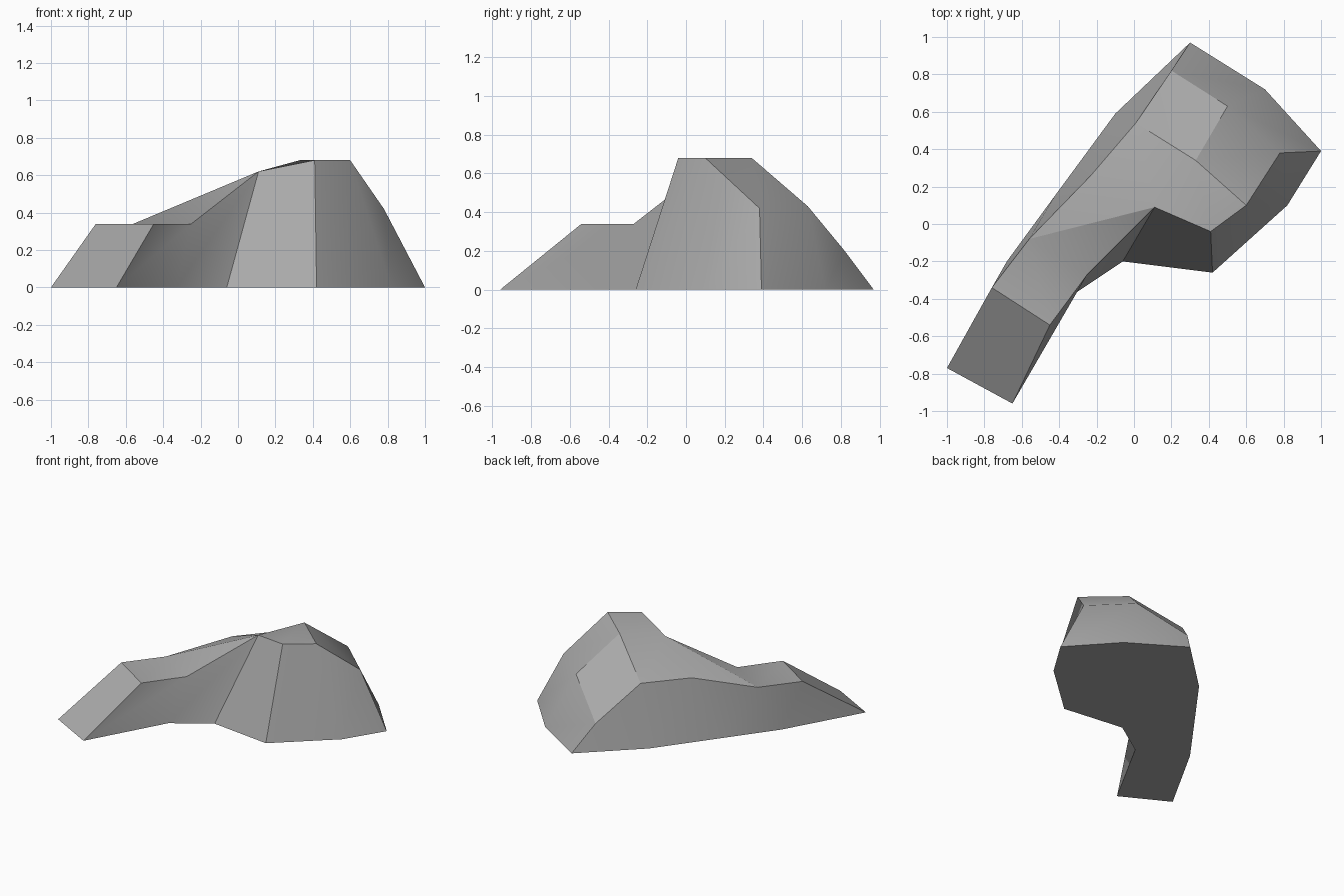
import bpy
import bmesh
from mathutils import Vector

default_cube = bpy.data.objects.get("Cube")
if default_cube:
    bpy.data.objects.remove(default_cube, do_unlink=True)

# Single stone colour
stone = bpy.data.materials.new("stone_grey")
stone.use_nodes = True
colour = (0.4, 0.4, 0.4, 1)
stone.diffuse_color = colour
shader = next(node for node in stone.node_tree.nodes if node.type == "BSDF_PRINCIPLED")
shader.inputs["Base Color"].default_value = colour

# Paired corners around the outline: foot on the ground, rim at the top of the slope
corners = {
    "spur_tip_right": ((-.65, -.96), (-.45, -.54, .34)),
    "spur_bend_right": ((-.33, -.38), (-.25, -.27, .34)),
    "inner_corner": ((-.06, -.2), (.11, .09, .62)),
    "summit_front": ((.42, -.26), (.41, -.04, .68)),
    "summit_side": ((.82, .1), (.6, .1, .68)),
    "shoulder_side": ((1, .39), (.78, .38, .42)),
    "shoulder_back": ((.7, .72), (.5, .63, .43)),
    "tail_back": ((.3, .97), (.2, .82, .2)),
    "ridge_back": ((-.1, .59), (.01, .54, .455)),
    "ridge_middle": ((-.42, .155), (-.23, .26, .455)),
    "spur_bend_left": ((-.68, -.2), (-.56, -.08, .34)),
    "spur_tip_left": ((-1, -.77), (-.76, -.34, .34)),
}

# Top surface patches, named by their rim corners
patches = (
    "spur_tip_right spur_bend_right spur_bend_left spur_tip_left",
    "spur_bend_right inner_corner spur_bend_left",
    "inner_corner ridge_middle spur_bend_left",
    "inner_corner ridge_back ridge_middle",
    "inner_corner peak ridge_back",
    "inner_corner summit_front peak",
    "summit_front summit_side peak",
    "summit_side shoulder_side peak",
    "shoulder_side shoulder_back peak",
    "shoulder_back tail_back peak",
    "tail_back ridge_back peak",
)

bm = bmesh.new()
foot = [bm.verts.new((*ground, 0)) for ground, _ in corners.values()]
rim = {name: bm.verts.new(Vector(top)) for name, (_, top) in corners.items()}
edge = list(rim.values())
rim["peak"] = bm.verts.new((.33, .34, .68))

# Sloping walls between foot and rim
for i in range(len(foot)):
    j = (i + 1) % len(foot)
    bm.faces.new((foot[i], foot[j], edge[j], edge[i]))

# Top surface and flat underside
for patch in patches:
    bm.faces.new([rim[name] for name in patch.split()])
bm.faces.new(list(reversed(foot)))
bmesh.ops.recalc_face_normals(bm, faces=bm.faces[:])

mesh = bpy.data.meshes.new("rocky_hill")
bm.to_mesh(mesh)
bm.free()
mesh.materials.append(stone)
hill = bpy.data.objects.new("rocky_hill", mesh)
bpy.context.collection.objects.link(hill)

# Soft slopes with crisp ridges
bpy.ops.object.select_all(action="DESELECT")
hill.select_set(True)
bpy.context.view_layer.objects.active = hill
bpy.ops.object.shade_smooth_by_angle()
